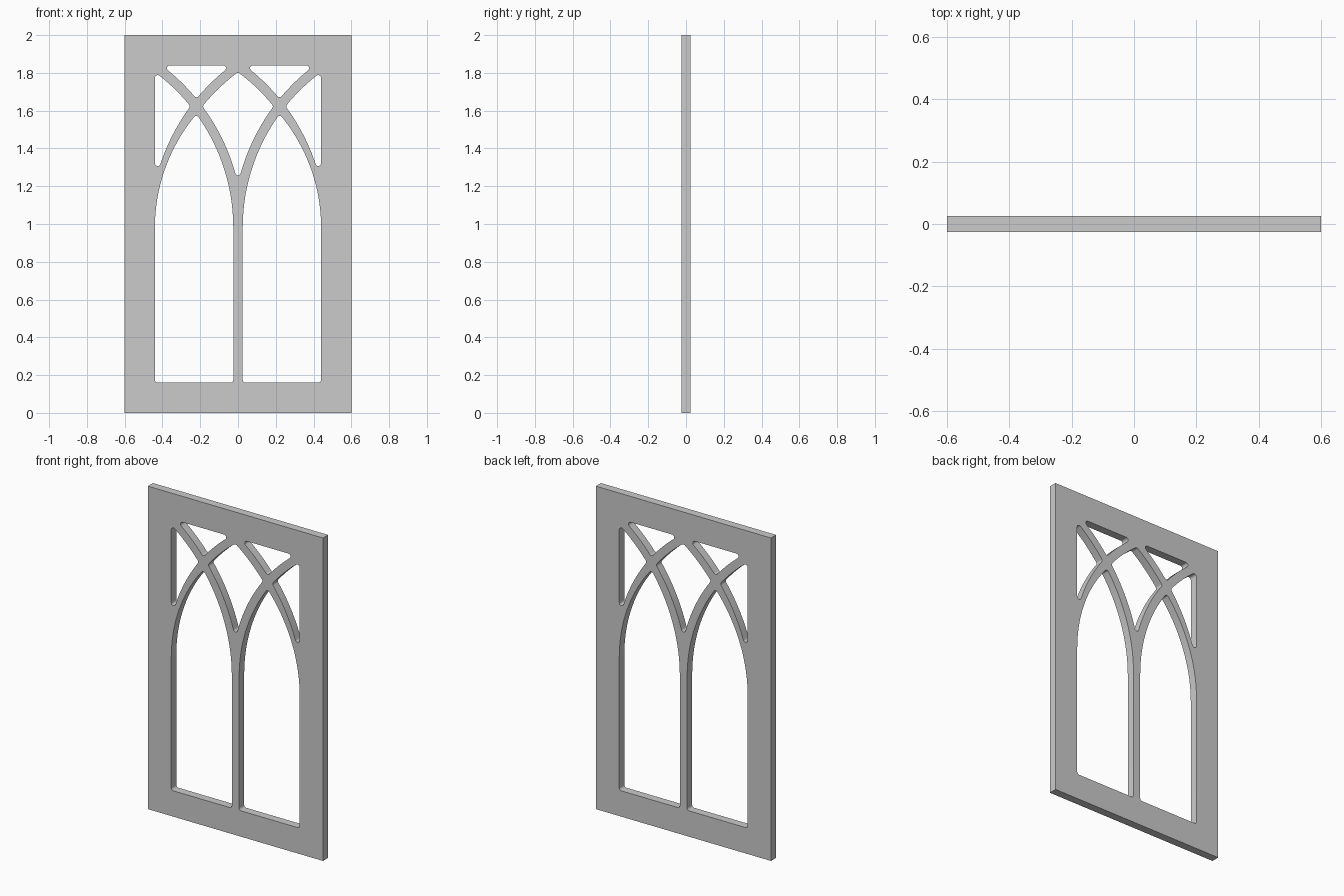
import bpy
import bmesh
import math

if "Cube" in bpy.data.objects:
    bpy.data.objects.remove(bpy.data.objects["Cube"])

W, H, T = 0.6, 2.0, 0.025         # panel half width, height, half thickness
JAMB, SILL, HEAD = 0.44, 0.16, 1.84
R, HALF, SPRING = 1.05, 0.025, 0.98  # tracery bar arc, half width, spring height
FIL = 0.015                       # corner rounding
CA, CB = R - JAMB, -R             # centres of the two crossing arcs, left bay
INNER, OUTER = R - HALF - FIL, R + HALF + FIL


def arc(c, rad, x0, x1, n=20):
    a0, a1 = (math.acos(max(-1, min(1, (x - c) / rad))) for x in (x0, x1))
    angles = [a0 + (a1 - a0) * i / n for i in range(n + 1)]
    return [(c + rad * math.cos(a), SPRING + rad * math.sin(a)) for a in angles]


def cross(ca, ra, cb, rb):
    return (ca * ca - cb * cb - ra * ra + rb * rb) / (2 * (ca - cb))


def mirror(pts):
    return [(-x, z) for x, z in reversed(pts)]


def rounded(pts):
    """Grow an inset outline by the fillet radius, rounding its corners."""
    p = [q for i, q in enumerate(pts) if math.dist(q, pts[i - 1]) > 1e-5]
    n = len(p)
    area = sum(p[i - 1][0] * p[i][1] - p[i][0] * p[i - 1][1] for i in range(n))
    if area < 0:
        p.reverse()
    out = []
    for i in range(n):
        a, b, c = p[i - 1], p[i], p[(i + 1) % n]
        h0 = math.atan2(b[1] - a[1], b[0] - a[0])
        h1 = math.atan2(c[1] - b[1], c[0] - b[0])
        turn = (h1 - h0 + math.pi) % (2 * math.pi) - math.pi
        if turn > 0.2:
            angles = [h0 + turn * k / 8 for k in range(9)]
        else:
            angles = [h0 + turn / 2]
        out += [(b[0] + FIL * math.sin(h), b[1] - FIL * math.cos(h)) for h in angles]
    return out


# Left lancet light
left, right = -JAMB + FIL, -HALF - FIL
apex_z = math.sqrt((R - HALF) ** 2 - (R - JAMB / 2) ** 2)
RJ = ((JAMB / 2) ** 2 + apex_z ** 2) / JAMB
CJ = RJ - JAMB
xa = cross(CJ, RJ - FIL, CB, INNER)
lancet = ([(right, SILL + FIL), (left, SILL + FIL)]
          + arc(CJ, RJ - FIL, left, xa) + arc(CB, INNER, xa, right))

# Left side light
xs = cross(CA, OUTER, CB, INNER)
side = arc(CA, OUTER, left, xs) + arc(CB, INNER, xs, left)

# Left head triangle
dx = math.sqrt(OUTER ** 2 - (HEAD - FIL - SPRING) ** 2)
xm = (CA + CB) / 2
triangle = arc(CB, OUTER, CB + dx, xm) + arc(CA, OUTER, xm, CA - dx)

# Central diamond light
xc = cross(CA, INNER, CB, OUTER)
half = arc(CB, OUTER, 0, xc) + arc(CA, INNER, xc, 0)
diamond = half + mirror(half)

outlines = [[(-W, 0), (W, 0), (W, H), (-W, H)], rounded(diamond)]
for hole in (lancet, side, triangle):
    outlines += [rounded(hole), rounded(mirror(hole))]

# Pierced panel: filled outline extruded to thickness
curve = bpy.data.curves.new("tracery_panel", 'CURVE')
curve.dimensions = '2D'
curve.fill_mode = 'BOTH'
curve.extrude = T
for pts in outlines:
    s = curve.splines.new('POLY')
    s.points.add(len(pts) - 1)
    for point, (x, z) in zip(s.points, pts):
        point.co = (x, z, 0, 1)
    s.use_cyclic_u = True
panel = bpy.data.objects.new("tracery_panel", curve)
bpy.context.collection.objects.link(panel)
panel.rotation_euler.x = math.pi / 2
bpy.context.view_layer.objects.active = panel
panel.select_set(True)
bpy.ops.object.convert(target='MESH')
panel = bpy.context.object
bpy.ops.object.transform_apply(location=False, rotation=True, scale=False)

# Weld caps to edges
bm = bmesh.new()
bm.from_mesh(panel.data)
bmesh.ops.remove_doubles(bm, verts=bm.verts, dist=1e-5)
bmesh.ops.recalc_face_normals(bm, faces=bm.faces)
bm.to_mesh(panel.data)
bm.free()
bpy.ops.object.shade_smooth_by_angle(angle=math.radians(30))
